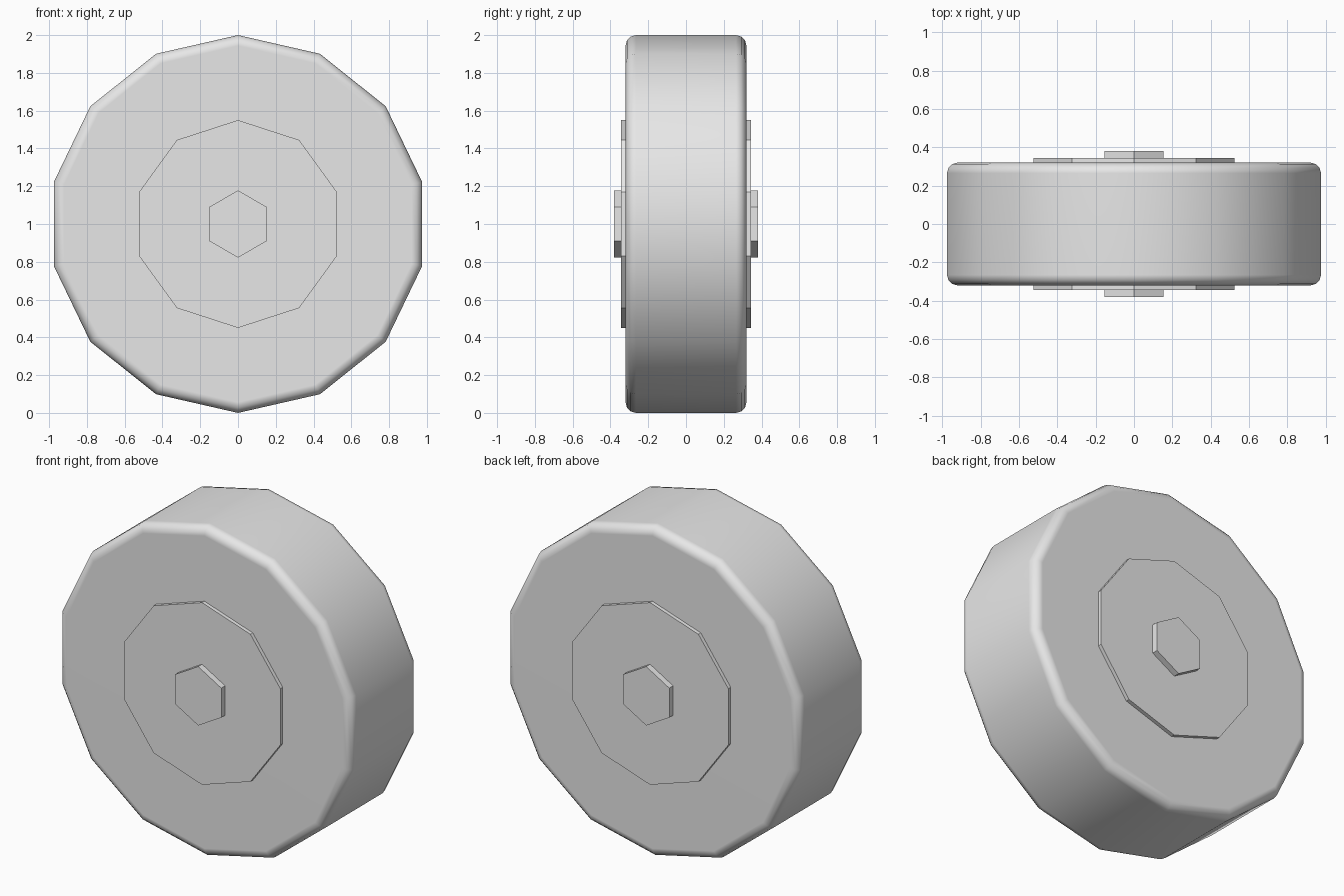
import bpy
import bmesh
import math
from mathutils import Matrix

cube = bpy.data.objects.get("Cube")
if cube:
    bpy.data.objects.remove(cube, do_unlink=True)

# One plain grey for every part
grey = bpy.data.materials.new("light_grey")
grey.use_nodes = True
colour = (0.8, 0.8, 0.8, 1)
grey.diffuse_color = colour
grey.node_tree.nodes["Principled BSDF"].inputs["Base Color"].default_value = colour


def disc(name, sides, radius, y_front, y_back, bevel=0):
    """Upright prism along y with one corner at the very top."""
    bm = bmesh.new()
    bmesh.ops.create_cone(bm, cap_ends=True, segments=sides, radius1=radius,
                          radius2=radius, depth=y_back - y_front)
    turn = Matrix.Rotation(math.radians(90), 4, "X")
    bmesh.ops.transform(bm, matrix=turn, verts=bm.verts)
    if bevel:
        rims = [e for e in bm.edges if abs(e.verts[0].co.y - e.verts[1].co.y) < 1e-4]
        bmesh.ops.bevel(bm, geom=rims, offset=bevel, segments=3,
                        profile=0.5, affect="EDGES")
    # Put a corner at the top whatever the starting angle
    top = max(bm.verts, key=lambda v: math.hypot(v.co.x, v.co.z))
    angle = math.atan2(top.co.x, top.co.z)
    bmesh.ops.transform(bm, matrix=Matrix.Rotation(-angle, 4, "Y"), verts=bm.verts)
    bmesh.ops.recalc_face_normals(bm, faces=bm.faces)
    mesh = bpy.data.meshes.new(name)
    bm.to_mesh(mesh)
    bm.free()
    mesh.materials.append(grey)
    obj = bpy.data.objects.new(name, mesh)
    obj.location = (0, (y_front + y_back) / 2, 1)
    bpy.context.collection.objects.link(obj)
    return obj


# Tyre with rounded shoulders
tyre = disc("tyre", 14, 1.0, -0.32, 0.32, bevel=0.055)
bpy.ops.object.select_all(action="DESELECT")
tyre.select_set(True)
bpy.context.view_layer.objects.active = tyre
bpy.ops.object.shade_smooth_by_angle(angle=math.radians(32))
weighted = tyre.modifiers.new("flat_sidewalls", "WEIGHTED_NORMAL")
weighted.keep_sharp = True

# Hub plate and axle cap on both sides
for side, sign in (("front", -1), ("back", 1)):
    for part, sides, radius, reach in (("hub_plate", 10, 0.55, 0.343),
                                       ("axle_cap", 6, 0.178, 0.38)):
        ends = sorted((sign * 0.25, sign * reach))
        disc(f"{side}_{part}", sides, radius, *ends)
